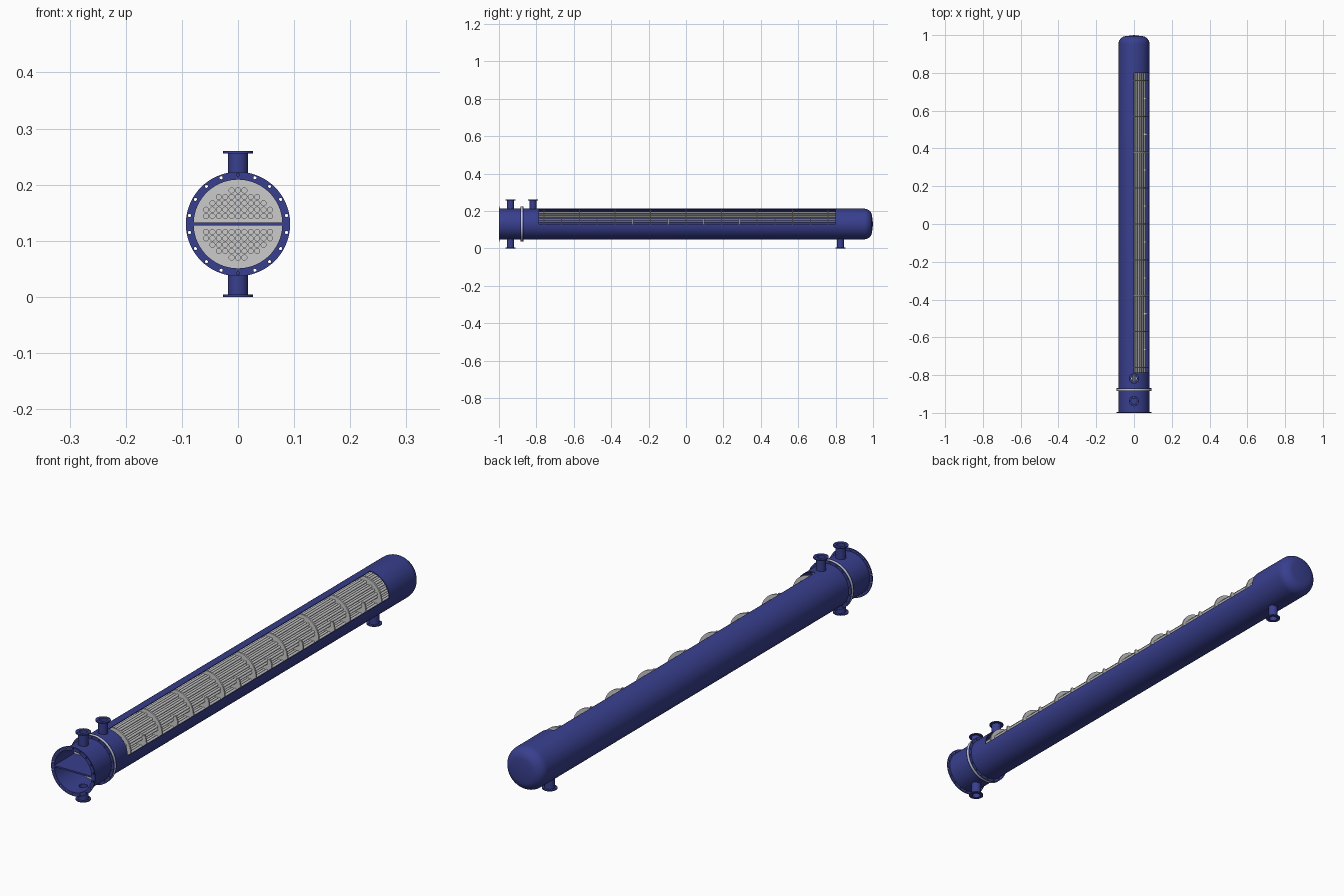
import bpy, bmesh
from math import sin, cos, pi, sqrt, asin
from mathutils import Matrix, Vector

if "Cube" in bpy.data.objects:
    bpy.data.objects.remove(bpy.data.objects["Cube"])

ZC = 0.13            # height of the long axis
R, T = 0.082, 0.003  # shell radius and wall
FR = 0.093           # flange radius
HOLE = 0.0046        # tube hole radius

blue = bpy.data.materials.new("blue_paint")
blue.diffuse_color = (0.04, 0.05, 0.27, 1)
blue.use_nodes = True
blue.node_tree.nodes["Principled BSDF"].inputs["Base Color"].default_value = blue.diffuse_color
TO_Y = Matrix.Rotation(-pi / 2, 4, 'X')   # local z -> world y


def finish(name, mesh, mat=None):
    ob = bpy.data.objects.new(name, mesh)
    bpy.context.collection.objects.link(ob)
    if mat:
        mesh.materials.clear()
        mesh.materials.append(mat)
    smooth(ob)
    return ob


def smooth(ob):
    bpy.ops.object.select_all(action='DESELECT')
    ob.select_set(True)
    bpy.context.view_layer.objects.active = ob
    bpy.ops.object.shade_smooth_by_angle(angle=0.6)


def lathe(name, profile, matrices, segs=64, mat=None):
    """Revolve a closed (radius, height) profile round local z, once per matrix."""
    bm = bmesh.new()
    n = len(profile)
    for m in matrices:
        rings = []
        for r, h in profile:
            if r == 0:
                rings.append([bm.verts.new(m @ Vector((0, 0, h)))] * segs)
            else:
                rings.append([bm.verts.new(m @ Vector((r * cos(2 * pi * i / segs), r * sin(2 * pi * i / segs), h)))
                              for i in range(segs)])
        for k in range(n):
            a, b = rings[k], rings[(k + 1) % n]
            if profile[k][0] == 0 and profile[(k + 1) % n][0] == 0:
                continue
            for i in range(segs):
                j = (i + 1) % segs
                bm.faces.new(dict.fromkeys([a[i], a[j], b[j], b[i]]))
    bmesh.ops.recalc_face_normals(bm, faces=bm.faces)
    mesh = bpy.data.meshes.new(name)
    bm.to_mesh(mesh)
    bm.free()
    return finish(name, mesh, mat)


def circle(r, cx=0, cy=0, n=12):
    return [(cx + r * cos(2 * pi * i / n), cy + r * sin(2 * pi * i / n)) for i in range(n)]


def plate(name, loops, thick, matrix, mat=None):
    """Flat plate from an outline and hole loops."""
    cu = bpy.data.curves.new(name, 'CURVE')
    cu.dimensions, cu.fill_mode, cu.extrude = '2D', 'BOTH', thick / 2
    for pts in loops:
        s = cu.splines.new('POLY')
        s.points.add(len(pts) - 1)
        for p, (x, y) in zip(s.points, pts):
            p.co = (x, y, 0, 1)
        s.use_cyclic_u = True
    tmp = bpy.data.objects.new("tmp", cu)
    bpy.context.collection.objects.link(tmp)
    dg = bpy.context.evaluated_depsgraph_get()
    mesh = bpy.data.meshes.new_from_object(tmp.evaluated_get(dg))
    bpy.data.objects.remove(tmp)
    mesh.transform(matrix)
    bm = bmesh.new()
    bm.from_mesh(mesh)
    bmesh.ops.remove_doubles(bm, verts=bm.verts, dist=1e-5)
    bmesh.ops.recalc_face_normals(bm, faces=bm.faces)
    bm.to_mesh(mesh)
    bm.free()
    return finish(name, mesh, mat)


def cut(ob, cutter):
    mod = ob.modifiers.new("cut", 'BOOLEAN')
    mod.operation, mod.object, mod.solver = 'DIFFERENCE', cutter, 'EXACT'
    bpy.context.view_layer.objects.active = ob
    bpy.ops.object.modifier_apply(modifier=mod.name)
    bpy.data.objects.remove(cutter)
    smooth(ob)


def at(y):            # plates in the cross-section plane: local y -> world z
    return Matrix.Translation((0, y, ZC)) @ Matrix.Rotation(pi / 2, 4, 'X')


axis = Matrix.Translation((0, 0, ZC)) @ TO_Y

# main shell with rounded rear head
c = 0.042
head_out = [(R - c + c * cos(a * pi / 16), 0.953 + c * sin(a * pi / 16)) for a in range(9)] + [(0, 1.0)]
ci = c - T
head_in = [(0, 1.0 - T)] + [(R - c + ci * cos(a * pi / 16), 0.953 + ci * sin(a * pi / 16)) for a in range(8, -1, -1)]
shell = lathe("shell", [(R - T, -0.872), (R, -0.872)] + head_out + head_in, [axis], 72, blue)
channel = lathe("channel", [(R - T, -1.0), (R, -1.0), (R, -0.881), (R - T, -0.881)], [axis], 72, blue)

# quarter window in the shell
bpy.ops.mesh.primitive_cube_add(size=1, location=(0.1, 0.0075, ZC + 0.1))
box = bpy.context.object
box.scale = (0.2, 1.585, 0.2)
cut(shell, box)

# nozzles, each with a flange and a bore through the wall
for name, y, up, body in [("channel_top", -0.938, 1, channel), ("channel_bottom", -0.938, -1, channel),
                          ("shell_top", -0.818, 1, shell), ("shell_bottom", 0.826, -1, shell)]:
    m = Matrix.Translation((0, y, ZC)) @ Matrix.Rotation(0 if up > 0 else pi, 4, 'X')
    cut(body, lathe("bore", [(0, 0.05), (0.0152, 0.05), (0.0152, 0.12), (0, 0.12)], [m], 32))
    lathe(name + "_nozzle", [(0.015, 0.079), (0.018, 0.079), (0.018, 0.1275), (0.015, 0.1275)], [m], 32, blue)
    bolts = [circle(0.002, 0.0225 * cos(k * pi / 3), 0.0225 * sin(k * pi / 3), 8) for k in range(6)]
    plate(name + "_nozzle_flange", [circle(0.027, n=40), circle(0.015, n=32)] + bolts, 0.004,
          m @ Matrix.Translation((0, 0, 0.128)), blue)

# tube layout, mirrored above and below the partition
centres = [((i - (n - 1) / 2) * 0.0114, s * (0.0142 + 0.0114 * row))
           for row, n in enumerate((11, 11, 9, 7, 3)) for i in range(n) for s in (1, -1)]
tube_holes = [circle(HOLE, x, z) for x, z in centres]
bolt_holes = [circle(0.0028, 0.0877 * cos(pi / 18 + k * pi / 9), 0.0877 * sin(pi / 18 + k * pi / 9))
              for k in range(18)]

# body flanges and tube sheets
ring = [circle(FR, n=72), circle(R - T, n=72)] + bolt_holes
for name, y in [("front_flange", -0.998), ("channel_flange", -0.883), ("shell_flange", -0.871)]:
    plate(name, ring, 0.004, at(y), blue)
plate("front_tube_sheet", [circle(FR, n=72)] + bolt_holes + tube_holes, 0.008, at(-0.877))
plate("rear_tube_sheet", [circle(R - T - 0.0003, n=72)] + tube_holes, 0.01, at(0.895))

# tubes
lathe("tubes", [(HOLE, -0.88), (HOLE + 0.0004, -0.88), (HOLE + 0.0004, 0.9), (HOLE, 0.9)],
      [Matrix.Translation((x, 0, ZC + z)) @ TO_Y for x, z in centres], 12)

# partition plate in the channel
bpy.ops.mesh.primitive_cube_add(size=1, location=(0, -0.9405, ZC))
part = bpy.context.object
part.name = "partition_plate"
part.scale = (2 * R - T, 0.119, 0.006)
part.data.materials.append(blue)


# baffles: segments alternately covering the top and the bottom
def segment(sign, h=0.03, r=R - T - 0.0003, n=48):
    a0 = asin(h / r)
    a = [-a0 + (pi + 2 * a0) * i / n for i in range(n + 1)]
    return [(r * cos(t), sign * r * sin(t)) for t in a]


for k in range(9):
    plate(f"upper_baffle_{k + 1}", [segment(1)], 0.006, at(-0.76 + 0.19 * k))
for k in range(8):
    plate(f"lower_baffle_{k + 1}", [segment(-1)], 0.006, at(-0.665 + 0.19 * k))
